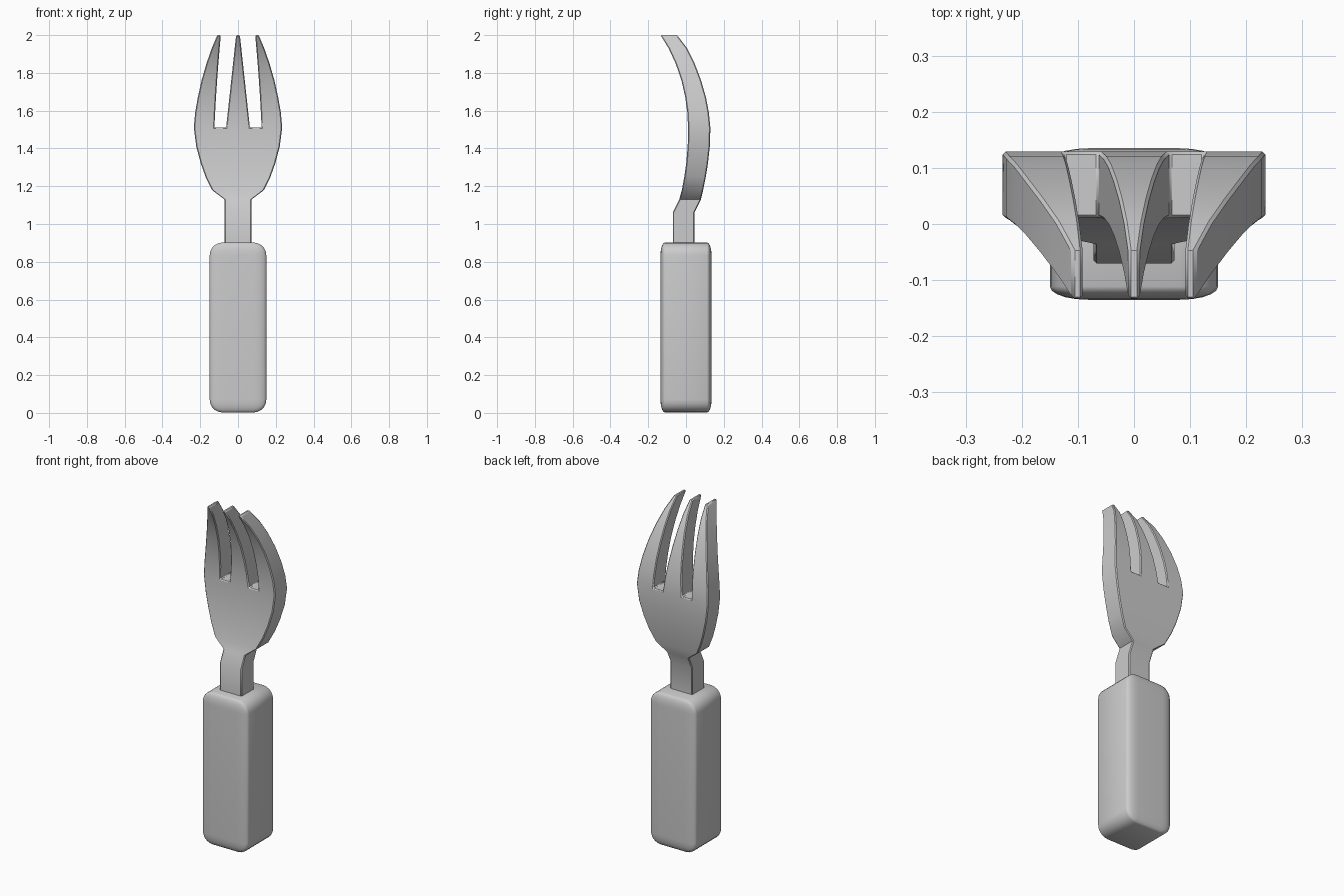
import bpy, bmesh
from mathutils import Matrix

if "Cube" in bpy.data.objects:
    bpy.data.objects.remove(bpy.data.objects["Cube"])


def finish(name, bm, angle):
    bmesh.ops.recalc_face_normals(bm, faces=bm.faces)
    me = bpy.data.meshes.new(name)
    bm.to_mesh(me)
    bm.free()
    ob = bpy.data.objects.new(name, me)
    bpy.context.collection.objects.link(ob)
    bpy.ops.object.select_all(action='DESELECT')
    ob.select_set(True)
    bpy.context.view_layer.objects.active = ob
    bpy.ops.object.shade_smooth_by_angle(angle=angle)
    return ob


# Handle: rounded block, bevelled while deep and then flattened in y
bm = bmesh.new()
bmesh.ops.create_cube(bm, size=1, matrix=Matrix.Diagonal((0.30, 0.78, 0.90, 1)))
bmesh.ops.bevel(bm, geom=bm.edges[:], offset=0.068, offset_type='OFFSET',
                segments=5, profile=0.5, affect='EDGES')
bmesh.ops.scale(bm, vec=(1, 0.27 / 0.78, 1), verts=bm.verts)
bmesh.ops.translate(bm, vec=(0, 0, 0.452), verts=bm.verts)
finish("handle", bm, 0.7)

# Neck and head rows: z, half width, front y, back y
ROWS = [
    (0.88, 0.072, -0.07, 0.045),
    (1.06, 0.072, -0.07, 0.045),
    (1.13, 0.072, -0.036, 0.079),
    (1.18, 0.138, -0.022, 0.091),
    (1.25, 0.172, -0.009, 0.105),
    (1.32, 0.197, 0.001, 0.116),
    (1.41, 0.221, 0.009, 0.126),
    (1.51, 0.234, 0.011, 0.129),
    (1.59, 0.227, 0.007, 0.121),
    (1.67, 0.213, -0.004, 0.106),
    (1.76, 0.193, -0.024, 0.080),
    (1.85, 0.167, -0.055, 0.046),
    (1.93, 0.139, -0.092, 0.006),
    (2.00, 0.110, -0.135, -0.047),
]
SLOT = 7  # row where the slots between the tines start


def columns(i):
    z, w = ROWS[i][:2]
    if i <= SLOT:
        s = w / ROWS[SLOT][1]
        a, b = 0.063 * s, 0.125 * s
    else:
        t = (z - 1.51) / 0.49
        a, b = 0.063 - 0.053 * t, 0.125 - 0.022 * t - 0.012 * t * t
    return (-w, -b, -a, a, b, w)


# Flat sheet with open slots, extruded and bent along the side profile
bm = bmesh.new()
grid = [[bm.verts.new((x, 0, r[0])) for x in columns(i)] for i, r in enumerate(ROWS)]
for i in range(len(ROWS) - 1):
    for j in range(5):
        if i >= SLOT and j in (1, 3):
            continue
        bm.faces.new((grid[i][j], grid[i][j + 1], grid[i + 1][j + 1], grid[i + 1][j]))
ext = bmesh.ops.extrude_face_region(bm, geom=bm.faces[:])
back = {g for g in ext["geom"] if isinstance(g, bmesh.types.BMVert)}
profile = {round(r[0], 3): r[2:] for r in ROWS}
for v in bm.verts:
    v.co.y = profile[round(v.co.z, 3)][v in back]
head = finish("fork_head", bm, 0.6)
bev = head.modifiers.new("edge_bevel", 'BEVEL')
bev.width = 0.005
bev.segments = 1
bev.limit_method = 'ANGLE'
bev.angle_limit = 1.0
